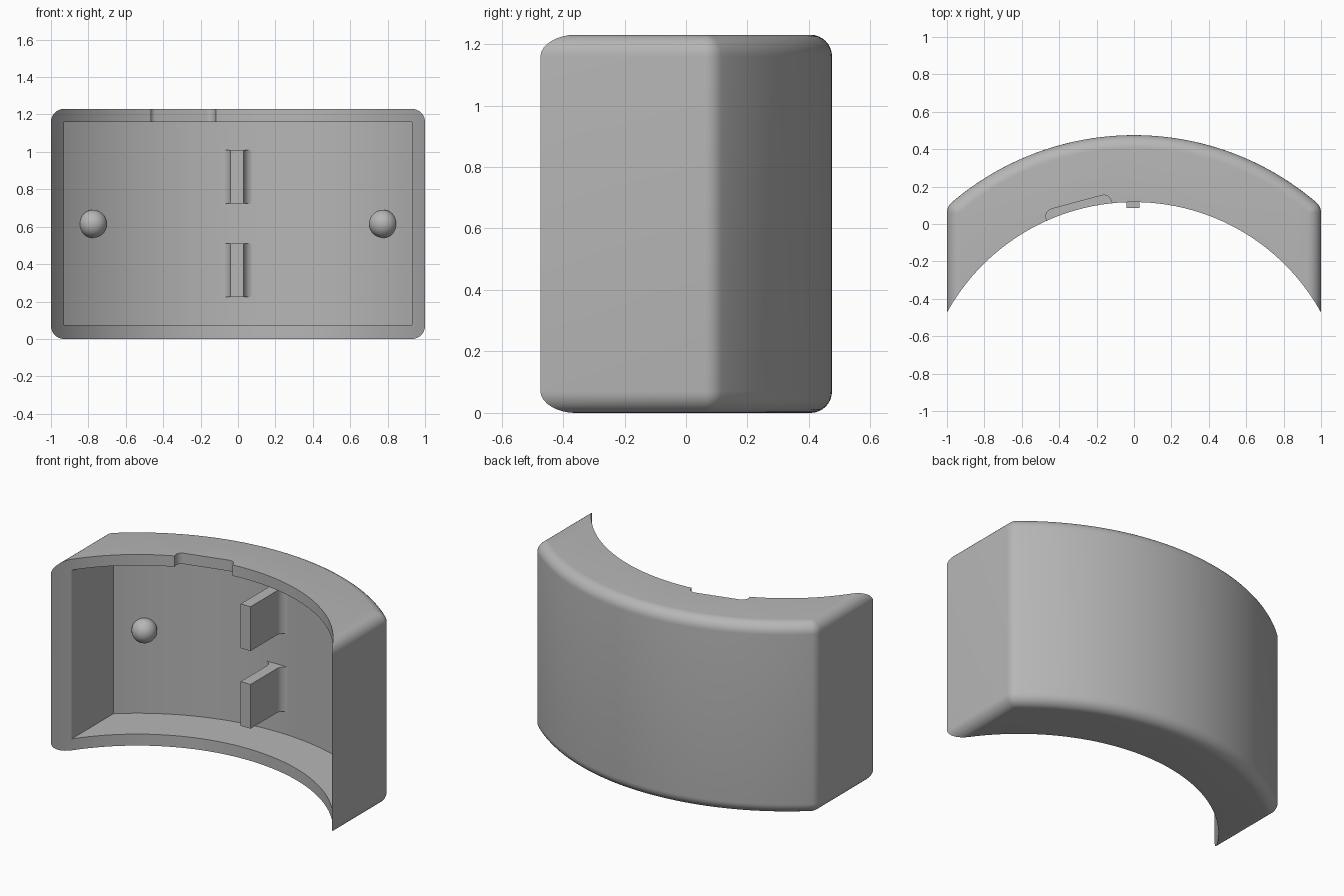
import bpy, bmesh, math

if "Cube" in bpy.data.objects:
    bpy.data.objects.remove(bpy.data.objects["Cube"])

OY = -1.025                      # common centre of all arcs
R_OUT, R_WALL, R_IN = 1.5, 1.43, 1.142
H, T = 1.23, 0.07                # height, wall thickness and edge radius
grey = bpy.data.materials.new("light grey")
grey.diffuse_color = (0.47, 0.47, 0.47, 1)
grey.use_nodes = True
grey.node_tree.nodes["Principled BSDF"].inputs["Base Color"].default_value = grey.diffuse_color


def arc(cx, cy, r, a0, a1, n):
    return [(cx + r * math.cos(a0 + (a1 - a0) * i / n),
             cy + r * math.sin(a0 + (a1 - a0) * i / n)) for i in range(n + 1)]


def loft(name, sections):
    """Skin between equal-length outlines given as (z, points)."""
    bm = bmesh.new()
    rings = [[bm.verts.new((x, y, z)) for x, y in pts] for z, pts in sections]
    n = len(rings[0])
    for a, b in zip(rings, rings[1:]):
        for i in range(n):
            j = (i + 1) % n
            bm.faces.new((a[i], a[j], b[j], b[i]))
    bm.faces.new(rings[0][::-1])
    bm.faces.new(rings[-1])
    bmesh.ops.recalc_face_normals(bm, faces=bm.faces[:])
    me = bpy.data.meshes.new(name)
    bm.to_mesh(me)
    bm.free()
    ob = bpy.data.objects.new(name, me)
    bpy.context.collection.objects.link(ob)
    me.materials.append(grey)
    return ob


def prism(name, pts, z0, z1):
    return loft(name, [(z0, pts), (z1, pts)])


def activate(ob):
    bpy.ops.object.select_all(action='DESELECT')
    ob.select_set(True)
    bpy.context.view_layer.objects.active = ob


def smooth(ob):
    activate(ob)
    bpy.ops.object.shade_smooth_by_angle(angle=math.radians(30))


def cut(ob, cutter):
    mod = ob.modifiers.new("cut", 'BOOLEAN')
    mod.operation, mod.solver, mod.object = 'DIFFERENCE', 'EXACT', cutter
    activate(ob)
    bpy.ops.object.modifier_apply(modifier=mod.name)
    bpy.data.objects.remove(cutter)


# Shell outline with rounded back corners, inset by d
def outline(d):
    cx = 1 - T
    a = math.acos(cx / (R_OUT - T))
    cy = OY + (R_OUT - T) * math.sin(a)
    r = max(T - d, 0.0005)
    right = [(cx + r, -0.85)] + arc(cx, cy, r, 0, a, 6)
    left = [(-x, y) for x, y in reversed(right)]
    return right + arc(0, OY, R_OUT - T + r, a, math.pi - a, 64)[1:-1] + left


# Curved shell with rounded top and bottom rims
steps = [i * math.pi / 16 for i in range(9)]
low = [(T * (1 - math.sin(t)), outline(T * (1 - math.cos(t)))) for t in reversed(steps)]
high = [(H - z, pts) for z, pts in reversed(low)]
shell = loft("curved_shell", low + high)

# Concave front
cut(shell, prism("front_cutter", arc(0, OY, R_IN, 0, 2 * math.pi, 160)[:-1], -0.2, H + 0.2))

# Hollow inside
hx = 1 - T
a = math.acos(hx / R_WALL)
cut(shell, prism("cavity_cutter",
                 [(hx, -0.9)] + arc(0, OY, R_WALL, a, math.pi - a, 64) + [(-hx, -0.9)],
                 T + 0.004, H - T))

# Rounded notch in the top lip
w, d, r, tilt = 0.18, 1.182, 0.04, math.radians(15)
flat = ([(w, 1.0)] + arc(w - r, d - r, r, 0, math.pi / 2, 6)
        + arc(r - w, d - r, r, math.pi / 2, math.pi, 6) + [(-w, 1.0)])
cut(shell, prism("notch_cutter",
                 [(x * math.cos(tilt) - y * math.sin(tilt),
                   OY + x * math.sin(tilt) + y * math.cos(tilt)) for x, y in flat],
                 H - T - 0.03, H + 0.1))
smooth(shell)

# Two centre ribs with filleted roots
wall, f, rx = OY + R_WALL, 0.055, 0.035
side = [(rx, 0.085)] + arc(rx + f, wall - f, f, math.pi, math.pi / 2, 8) + [(rx + f, wall + 0.02)]
rib = side + [(-x, y) for x, y in reversed(side)]
for name, z in (("lower_rib", 0.225), ("upper_rib", 0.725)):
    ob = prism(name, [(x - 0.005, y) for x, y in rib], z, z + 0.285)
    smooth(ob)

# Round studs on the back wall
for name, sx in (("left_stud", -1), ("right_stud", 1)):
    bpy.ops.mesh.primitive_uv_sphere_add(segments=32, ring_count=16, radius=0.075,
                                         location=(0.775 * sx, 0.155, 0.615))
    ob = bpy.context.object
    ob.name = name
    ob.data.materials.append(grey)
    smooth(ob)
